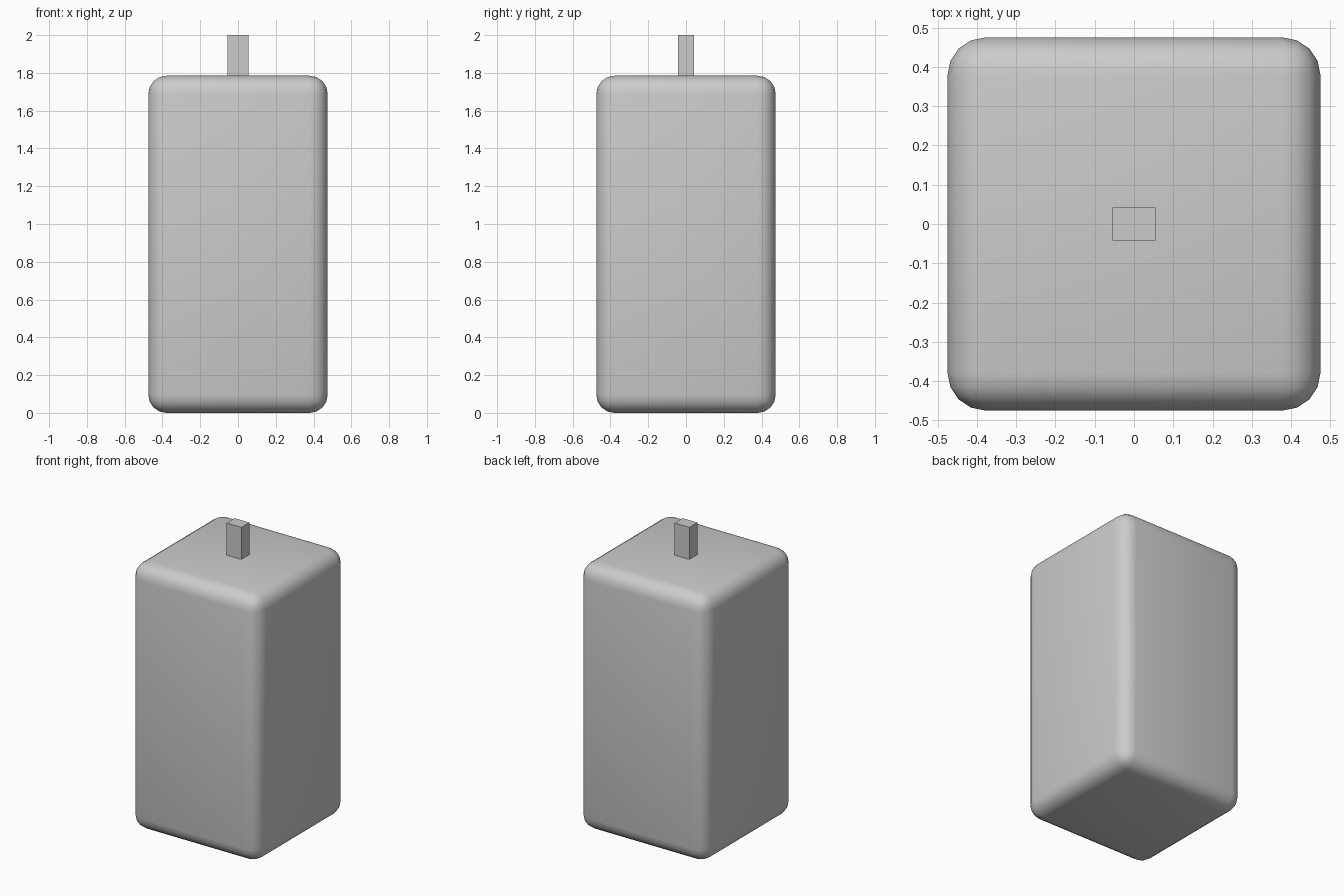
import bpy

if "Cube" in bpy.data.objects:
    bpy.data.objects.remove(bpy.data.objects["Cube"])


def box(name, size, z_bottom):
    """Box centred on x and y, standing at z_bottom."""
    bpy.ops.mesh.primitive_cube_add(size=1, location=(0, 0, z_bottom + size[2] / 2))
    ob = bpy.context.object
    ob.name = name
    ob.scale = size
    bpy.ops.object.transform_apply(location=False, rotation=False, scale=True)
    return ob


# Tall body with rounded edges and corners
body = box("body", (0.95, 0.95, 1.785), 0)
bevel = body.modifiers.new("rounded_edges", 'BEVEL')
bevel.width = 0.096
bevel.segments = 4
bevel.limit_method = 'NONE'
bpy.ops.object.modifier_apply(modifier=bevel.name)
bpy.ops.object.shade_smooth_by_angle()

# Small square-edged post on top, sunk slightly into the body
box("top_post", (0.11, 0.084, 0.225), 1.775)
